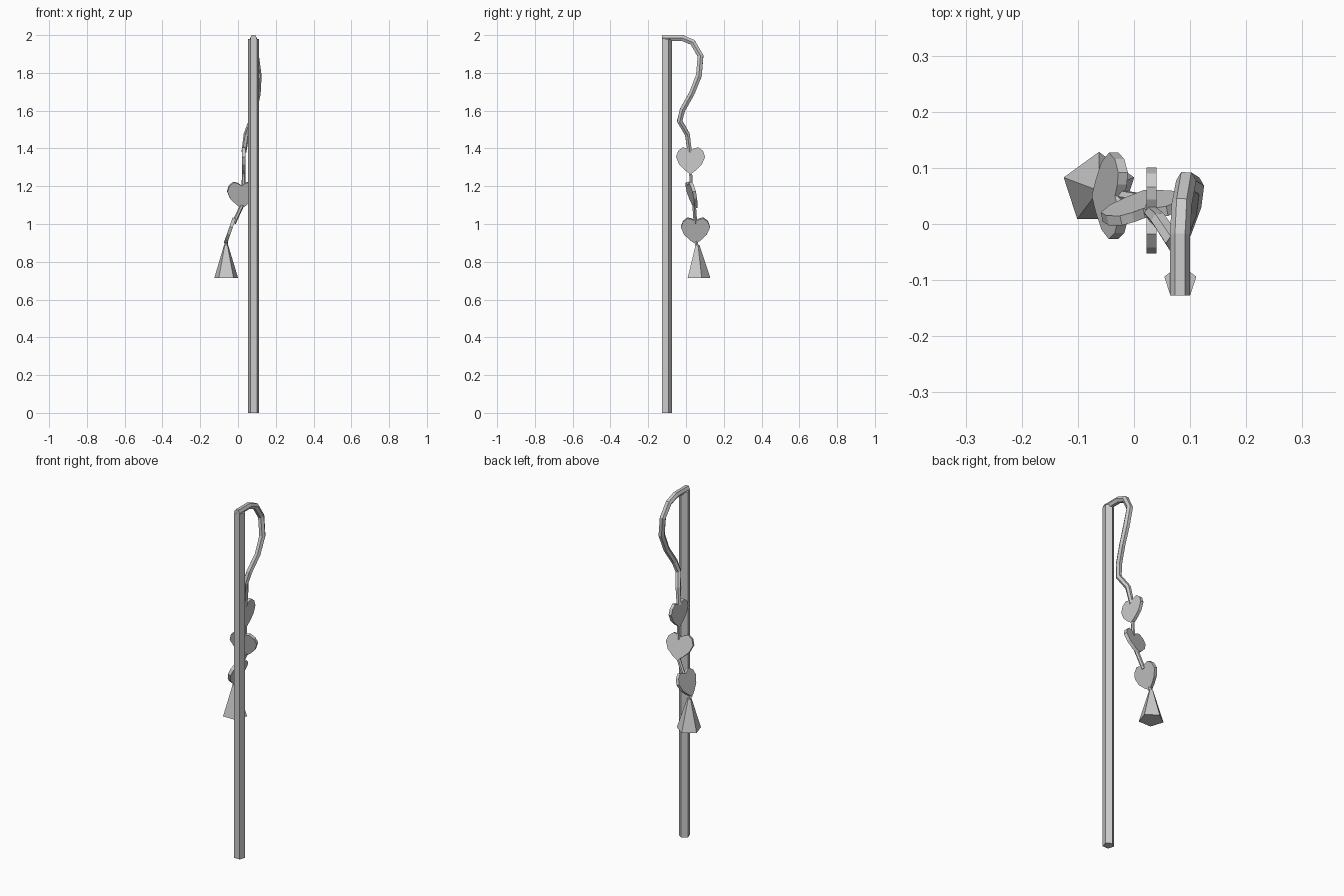
import bpy, bmesh, math
from mathutils import Vector, Matrix

if "Cube" in bpy.data.objects:
    bpy.data.objects.remove(bpy.data.objects["Cube"])


def finish(name, bm):
    bmesh.ops.recalc_face_normals(bm, faces=bm.faces)
    me = bpy.data.meshes.new(name)
    bm.to_mesh(me)
    bm.free()
    ob = bpy.data.objects.new(name, me)
    bpy.context.collection.objects.link(ob)
    return ob


def loft(name, rings):
    """Skin equal-sized rings of points and cap both ends."""
    bm = bmesh.new()
    rows = [[bm.verts.new(p) for p in ring] for ring in rings]
    n = len(rows[0])
    for a, b in zip(rows, rows[1:]):
        for i in range(n):
            j = (i + 1) % n
            bm.faces.new((a[i], a[j], b[j], b[i]))
    bm.faces.new(rows[0])
    bm.faces.new(rows[-1])
    return finish(name, bm)


def pentagon(x, y, z, r):
    angles = [math.radians(90 + 72 * i) for i in range(5)]
    return [(x + r * math.cos(a), y + r * math.sin(a), z) for a in angles]


def rope(name, path):
    """Six-sided tube along (x, y, z, radius) points."""
    pts = [Vector(p[:3]) for p in path]
    rings = []
    for i, p in enumerate(pts):
        t = Vector()
        if i > 0:
            t += (p - pts[i - 1]).normalized()
        if i < len(pts) - 1:
            t += (pts[i + 1] - p).normalized()
        t.normalize()
        side = (Vector((1, 0, 0)) - t * t.x).normalized()
        up = side.cross(t)
        r = path[i][3]
        rings.append([p + r * (math.cos(k * math.pi / 3) * side
                               + math.sin(k * math.pi / 3) * up) for k in range(6)])
    return loft(name, rings)


def heart(name, center, right, up):
    """Flat heart plate with its face spanned by right and up."""
    half = [(0.02, 0.066), (0.042, 0.071), (0.066, 0.052),
            (0.077, 0.02), (0.06, -0.02), (0.03, -0.05)]
    outline = [(0, 0.053)] + half + [(0, -0.072)] + [(-u, v) for u, v in reversed(half)]
    c, r, u = Vector(center), Vector(right).normalized(), Vector(up).normalized()
    n = r.cross(u).normalized()
    return loft(name, [[c + r * a + u * b + n * d for a, b in outline]
                       for d in (-0.009, 0.009)])


# Pole
loft("pole", [pentagon(0.0825, -0.103, z, 0.03) for z in (0, 1.98)])

# Rope hooking over the top of the pole
rope("hanging_rope", [
    (0.082, -0.127, 1.985, 0.018), (0.082, -0.02, 1.985, 0.018),
    (0.085, 0.035, 1.962, 0.018), (0.093, 0.077, 1.89, 0.018),
    (0.107, 0.068, 1.785, 0.018), (0.103, 0.03, 1.69, 0.017),
    (0.085, -0.018, 1.605, 0.017), (0.072, -0.034, 1.545, 0.016),
    (0.045, 0.007, 1.475, 0.015), (0.031, 0.02, 1.38, 0.013)])

# Heart charms
heart("upper_heart", (0.031, 0.024, 1.335), (0, 1, 0), (0, 0, 1))
heart("middle_heart", (0.018, 0.033, 1.153), (0.97, 0.2, 0), (0, -0.26, 0.97))
heart("lower_heart", (-0.043, 0.05, 0.965), (0, 1, 0), (0.33, 0, 0.94))

# Links between the charms
rope("upper_link", [(0.031, 0.024, 1.285, 0.009), (0.028, 0.028, 1.19, 0.01)])
rope("middle_link", [(0.022, 0.043, 1.10, 0.011), (-0.022, 0.05, 1.005, 0.011)])
rope("lower_link", [(-0.062, 0.052, 0.91, 0.01), (-0.063, 0.06, 0.875, 0.01)])

# Tassel
loft("tassel", [pentagon(-0.0625, 0.0625, 0.715, 0.066),
                pentagon(-0.063, 0.06, 0.89, 0.011)])
